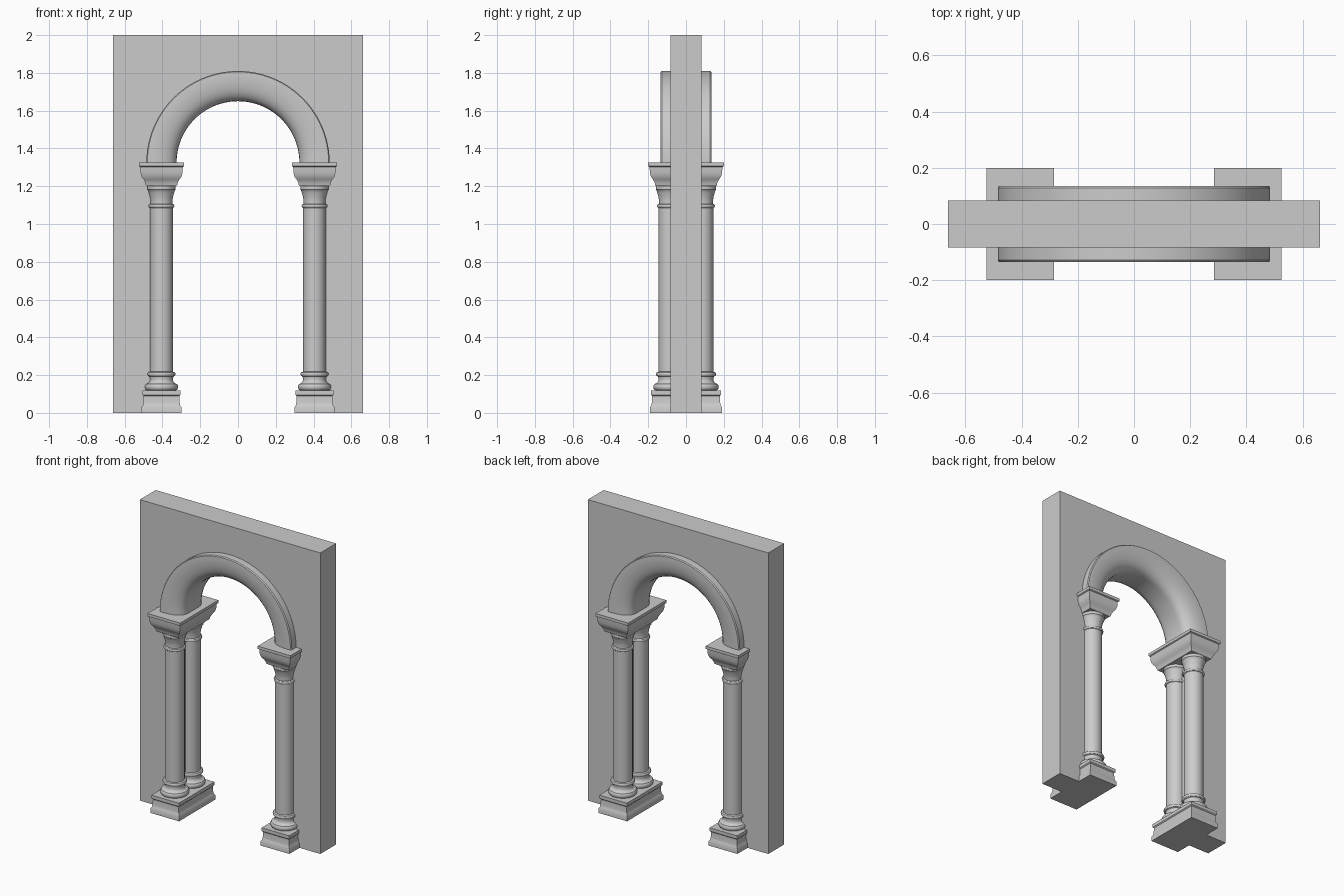
import bpy, bmesh
from math import pi, cos, sin, radians

cube = bpy.data.objects.get("Cube")
if cube:
    bpy.data.objects.remove(cube)

stone = bpy.data.materials.new("grey stone")
stone.use_nodes = True
GREY = (0.6, 0.6, 0.6, 1)
stone.diffuse_color = GREY
stone.node_tree.nodes["Principled BSDF"].inputs["Base Color"].default_value = GREY

COL_X, COL_Y = 0.405, 0.085     # column centres
SPRING = 1.325                  # height where the arch starts


def finish(name, bm, smooth=True):
    bmesh.ops.recalc_face_normals(bm, faces=bm.faces)
    mesh = bpy.data.meshes.new(name)
    bm.to_mesh(mesh)
    bm.free()
    mesh.materials.append(stone)
    ob = bpy.data.objects.new(name, mesh)
    bpy.context.collection.objects.link(ob)
    if smooth:
        bpy.ops.object.select_all(action='DESELECT')
        ob.select_set(True)
        bpy.context.view_layer.objects.active = ob
        bpy.ops.object.shade_smooth_by_angle(angle=radians(32))
    return ob


def loft(name, rings, closed=False):
    """Skin a list of point rings; cap the ends unless closed."""
    bm = bmesh.new()
    rows = [[bm.verts.new(p) for p in ring] for ring in rings]
    n = len(rows[0])
    for a, b in zip(rows, rows[1:]):
        for i in range(n):
            j = (i + 1) % n
            bm.faces.new((a[i], a[j], b[j], b[i]))
    bm.faces.new(rows[0])
    bm.faces.new(rows[-1])
    return finish(name, bm)


def column(name, x, y, profile, sides=40):
    angles = [2 * pi * i / sides for i in range(sides)]
    loft(name, [[(x + r * cos(a), y + r * sin(a), z) for a in angles]
                for r, z in profile])


def block(name, x, profile, extra):
    """Moulded rectangular block: half width in x, longer by extra in y."""
    loft(name, [[(x + sx * w, sy * (w + extra), z)
                 for sx, sy in ((-1, -1), (1, -1), (1, 1), (-1, 1))]
                for w, z in profile])


def bulge(r, z0, z1, out, steps=6):
    """Half-round moulding between two heights."""
    return [(r + out * sin(pi * i / steps),
             (z0 + z1) / 2 - (z1 - z0) / 2 * cos(pi * i / steps))
            for i in range(steps + 1)]


# Wall slab with a round-headed opening, outline extruded through its depth
W, H, D, R = 0.663, 2.0, 0.083, 0.405
arc = [(R * cos(pi * i / 48), SPRING + R * sin(pi * i / 48)) for i in range(49)]
outline = [(-W, 0), (-W, H), (W, H), (W, 0), (R, 0)] + arc + [(-R, 0)]
bm = bmesh.new()
front = bm.faces.new([bm.verts.new((x, -D, z)) for x, z in outline])
ext = bmesh.ops.extrude_face_region(bm, geom=[front], use_keep_orig=True)
bmesh.ops.translate(bm, vec=(0, 2 * D, 0),
                    verts=[v for v in ext["geom"] if isinstance(v, bmesh.types.BMVert)])
finish("wall", bm)

# Arch moulding: section (radius, depth) mirrored in depth and swept half a turn
half = [(0.485, 0.128), (0.480, 0.135), (0.455, 0.136), (0.425, 0.134),
        (0.395, 0.129), (0.37, 0.121), (0.35, 0.109), (0.336, 0.094),
        (0.328, 0.076), (0.325, 0.055)]
section = half + [(r, -y) for r, y in reversed(half)]
loft("arch_moulding",
     [[(r * cos(a), y, SPRING + r * sin(a)) for r, y in section]
      for a in [pi * i / 64 for i in range(65)]])

# Column parts as (radius, height)
shaft = [(0.06, 0.21), (0.06, 1.09)]
base = ([(0.088, 0.115)] + bulge(0.076, 0.12, 0.155, 0.012)
        + [(0.07, 0.157), (0.063, 0.165), (0.06, 0.178), (0.063, 0.192)]
        + bulge(0.066, 0.194, 0.216, 0.008) + [(0.06, 0.218)])
capital = ([(0.06, 1.085)] + bulge(0.062, 1.087, 1.105, 0.006)
           + [(0.058, 1.107), (0.058, 1.125), (0.061, 1.145), (0.067, 1.165),
              (0.071, 1.178), (0.075, 1.182), (0.075, 1.205)])

# Block parts as (half width, height)
plinth = [(0.105, 0), (0.105, 0.03), (0.099, 0.04), (0.096, 0.055),
          (0.095, 0.09), (0.101, 0.096), (0.101, 0.118)]
impost = [(0.078, 1.2), (0.083, 1.205), (0.086, 1.22), (0.094, 1.235),
          (0.105, 1.25), (0.111, 1.27), (0.113, 1.302), (0.12, 1.306),
          (0.12, SPRING)]

for side, sx in (("left", 1), ("right", -1)):
    block(f"{side}_plinth", sx * COL_X, plinth, COL_Y)
    block(f"{side}_impost", sx * COL_X, impost, 0.08)
    for end, sy in (("front", -1), ("back", 1)):
        for part, profile in (("base", base), ("shaft", shaft), ("capital", capital)):
            column(f"{end}_{side}_column_{part}", sx * COL_X, sy * COL_Y, profile)
